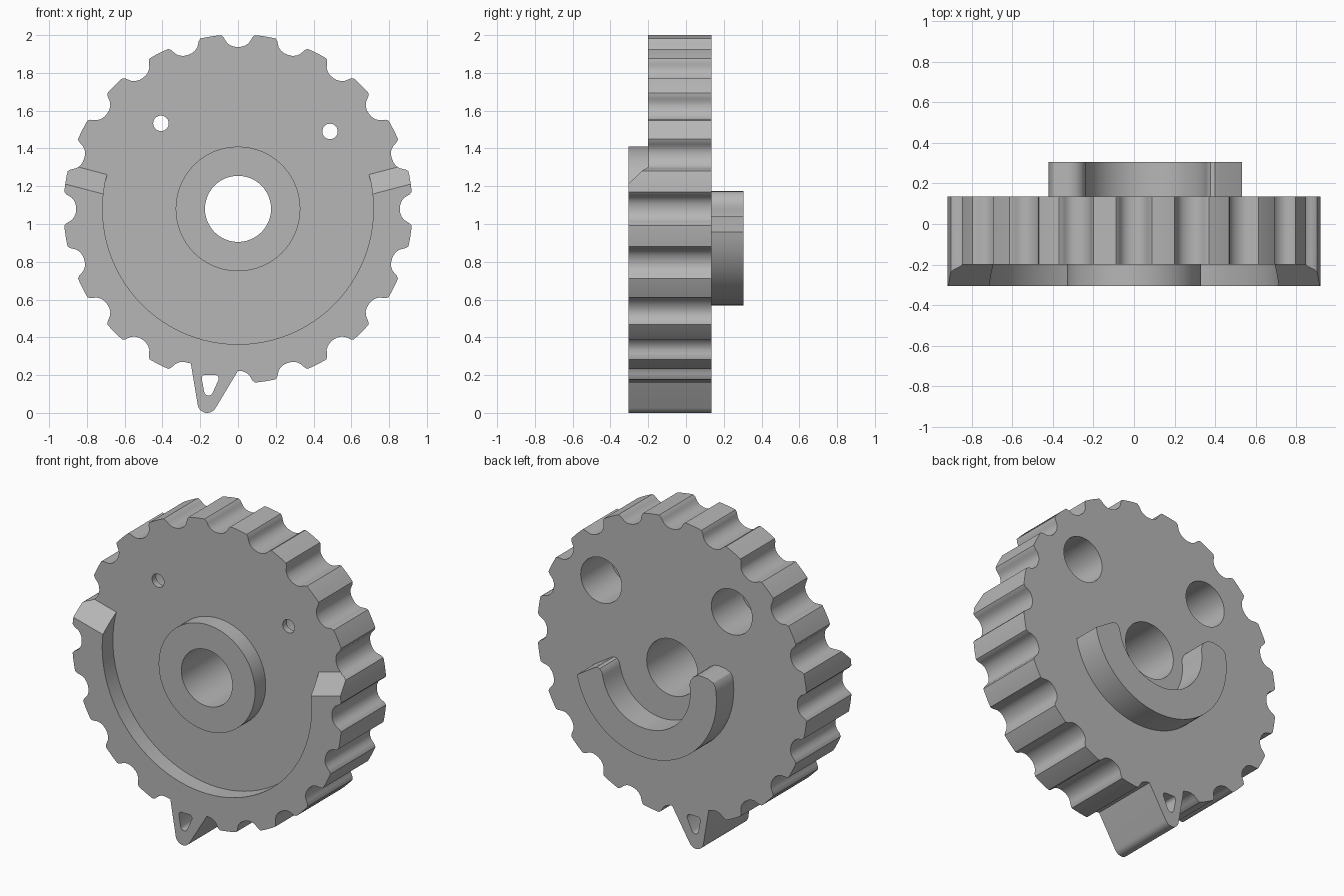
import bpy, bmesh
from math import sin, cos, tan, radians, tau

if "Cube" in bpy.data.objects:
    bpy.data.objects.remove(bpy.data.objects["Cube"])

CZ = 1.08                      # height of the wheel axis
FRONT, WEB, BACK, TIP = -0.305, -0.2, 0.135, 0.305
TEETH, RADIUS = 20, 0.924

grey = bpy.data.materials.new("light_grey")
grey.use_nodes = True
grey.diffuse_color = (0.47, 0.47, 0.47, 1)
grey.node_tree.nodes["Principled BSDF"].inputs["Base Color"].default_value = grey.diffuse_color


def loft(name, ring_a, ya, ring_b, yb):
    """Solid between two matching (x, z) outlines at two depths."""
    bm = bmesh.new()
    a = [bm.verts.new((x, ya, z)) for x, z in ring_a]
    b = [bm.verts.new((x, yb, z)) for x, z in ring_b]
    bm.faces.new(a)
    bm.faces.new(b[::-1])
    for i in range(len(a)):
        j = (i + 1) % len(a)
        bm.faces.new((a[j], a[i], b[i], b[j]))
    bmesh.ops.recalc_face_normals(bm, faces=bm.faces)
    mesh = bpy.data.meshes.new(name)
    bm.to_mesh(mesh)
    bm.free()
    mesh.materials.append(grey)
    obj = bpy.data.objects.new(name, mesh)
    bpy.context.collection.objects.link(obj)
    return obj


def prism(name, ring, y0, y1):
    return loft(name, ring, y0, ring, y1)


def arc(x, z, r, start, end, n):
    return [(x + r * cos(radians(start + (end - start) * i / n)),
             z + r * sin(radians(start + (end - start) * i / n))) for i in range(n + 1)]


def rod(name, x, z, r, y0, y1, n=48):
    return prism(name, arc(x, z, r, 0, 360, n)[:-1], y0, y1)


def cut(obj, cutters):
    bpy.ops.object.select_all(action="DESELECT")
    bpy.context.view_layer.objects.active = obj
    obj.select_set(True)
    for c in cutters:
        mod = obj.modifiers.new("cut", "BOOLEAN")
        mod.operation, mod.solver, mod.object = "DIFFERENCE", "EXACT", c
        bpy.ops.object.modifier_apply(modifier=mod.name)
        bpy.data.objects.remove(c)


def polar(side, r, angle):
    """Point at radius r, shifted sideways from the ray at the given angle."""
    a = radians(angle)
    return (r * cos(a) - side * sin(a), CZ + r * sin(a) + side * cos(a))


# Scalloped outline, starting in the bottom notch and ending in the one before it
half_notch = [(0, .857), (.022, .859), (.043, .867), (.059, .880),
              (.069, .896), (.077, .909), (.089, .9195)]
step = 360 / TEETH
outline = []
for k in range(TEETH):
    angle = 270 + k * step
    if k > 0:
        outline += [polar(-s, r, angle) for s, r in half_notch[:0:-1]]
    if k == TEETH - 1:
        outline.append(polar(0, half_notch[0][1], angle))
        break
    outline += [polar(s, r, angle) for s, r in half_notch]
    outline += arc(0, CZ, RADIUS, angle + 7, angle + 11, 2)

# Pointer with a rounded tip replaces the last tooth
outline += [(-.25, .262)] + arc(-.163, .051, .051, 192, 330, 10)
wheel = prism("wheel_body", outline, FRONT, BACK)

# Front recess: round pocket, and an open top whose two ends slope at 45 degrees
slope = radians(14.7)


def open_top(drop):
    apex = CZ - drop / cos(slope)
    side = apex + 2 * tan(slope)
    return [(0, apex), (2, side), (2, 3), (-2, 3), (-2, side)]


cutters = [rod("pocket_cutter", 0, CZ, 0.717, -0.5, WEB, 96),
           loft("top_cutter", open_top(0), WEB, open_top(0.3), WEB - 0.3),
           rod("bore_cutter", 0, CZ, 0.175, -0.5, 0.5)]

# Stepped eye holes, wide at the back and narrow at the front
for x, z in ((-0.408, 1.533), (0.487, 1.49)):
    cutters += [rod("pin_cutter", x, z, 0.041, -0.5, 0.5, 32),
                rod("eye_cutter", x, z, 0.14, -0.16, 0.5)]

# Small rounded triangular window in the pointer
window = (arc(-.172, .182, .02, 75, 190, 5) + arc(-.156, .114, .023, 190, 330, 6)
          + arc(-.122, .182, .02, -30, 75, 5))
cutters.append(prism("window_cutter", window, -0.5, 0.5))
cut(wheel, cutters)

# Front hub ring
hub = rod("front_hub", 0, CZ, 0.33, FRONT, WEB, 64)
cut(hub, [rod("hub_bore_cutter", 0, CZ, 0.175, -0.5, 0.5)])

# Curved lug on the back, with softened ends
SX, SZ = 0.06, 1.05
lug = arc(SX, SZ, 0.482, 170, 349, 40)
lug += [(.42, 1.03), (.398, 1.04), (.378, 1.036), (.364, 1.02)]
lug += arc(SX, SZ, 0.302, -10, -190, 32)
lug += [(-.245, 1.13), (-.262, 1.155), (-.29, 1.172), (-.32, 1.176),
        (-.365, 1.17), (-.4, 1.155)]
smile = prism("back_curved_lug", lug, BACK, TIP)

for obj in (wheel, hub, smile):
    bpy.ops.object.select_all(action="DESELECT")
    obj.select_set(True)
    bpy.context.view_layer.objects.active = obj
    bpy.ops.object.shade_smooth_by_angle(angle=radians(32))
